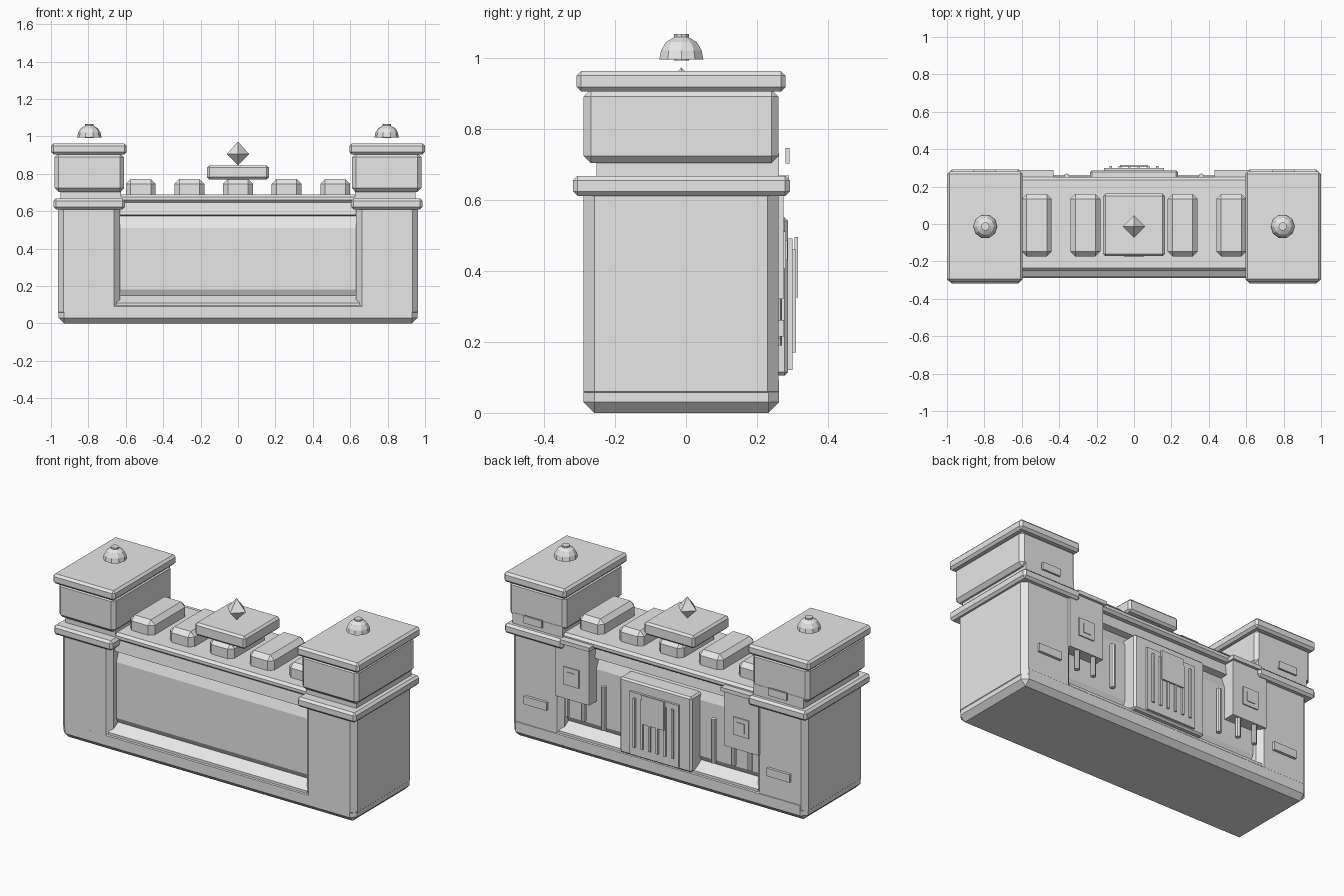
import bpy, bmesh, math

cube = bpy.data.objects.get("Cube")
if cube:
    bpy.data.objects.remove(cube, do_unlink=True)

stone = bpy.data.materials.new("pale_grey_stone")
stone.use_nodes = True
GREY = (0.8, 0.8, 0.8, 1)
stone.diffuse_color = GREY
stone.node_tree.nodes["Principled BSDF"].inputs["Base Color"].default_value = GREY

MID = -0.013  # depth centre of the main masses


def finish(name, bm):
    bmesh.ops.recalc_face_normals(bm, faces=bm.faces)
    mesh = bpy.data.meshes.new(name)
    bm.to_mesh(mesh)
    bm.free()
    mesh.materials.append(stone)
    obj = bpy.data.objects.new(name, mesh)
    bpy.context.collection.objects.link(obj)
    return obj


def box(name, xs, ys, zs, chamfer=0):
    """Box between the given limits, with flat chamfered edges."""
    bm = bmesh.new()
    bmesh.ops.create_cube(bm, size=1)
    for v in bm.verts:
        for i, (lo, hi) in enumerate((xs, ys, zs)):
            v.co[i] = lo if v.co[i] < 0 else hi
    if chamfer:
        bmesh.ops.bevel(bm, geom=bm.edges[:], offset=chamfer, segments=1,
                        affect='EDGES', clamp_overlap=True)
    return finish(name, bm)


def pair(name, xs, ys, zs, chamfer=0):
    """The same box on the left (+x) and mirrored on the right."""
    box("left_" + name, xs, ys, zs, chamfer)
    box("right_" + name, (-xs[1], -xs[0]), ys, zs, chamfer)


def lathe(name, x, y, rings, sides):
    """Stack of rings (radius, height), capped at both ends."""
    bm = bmesh.new()
    loops = []
    for r, z in rings:
        loops.append([bm.verts.new((x + r * math.cos(math.tau * i / sides),
                                    y + r * math.sin(math.tau * i / sides), z))
                      for i in range(sides)])
    for a, b in zip(loops, loops[1:]):
        for i in range(sides):
            j = (i + 1) % sides
            bm.faces.new((a[i], a[j], b[j], b[i]))
    bm.faces.new(loops[0])
    bm.faces.new(loops[-1])
    bmesh.ops.remove_doubles(bm, verts=bm.verts, dist=0.0005)
    return finish(name, bm)


# Plinth
box("base", (-0.96, 0.96), (-0.288, 0.262), (0, 0.12), 0.03)

# Central hall: half profile (distance from mid depth, height), extruded along x
half = [(0.27, 0.05), (0.27, 0.11), (0.205, 0.15), (0.22, 0.18), (0.22, 0.51),
        (0.195, 0.575), (0.235, 0.58), (0.225, 0.65)]
outline = [(MID - d, z) for d, z in half] + [(MID + d, z) for d, z in reversed(half)]
bm = bmesh.new()
face = bm.faces.new([bm.verts.new((-0.65, y, z)) for y, z in outline])
grown = bmesh.ops.extrude_face_region(bm, geom=[face])["geom"]
for v in grown:
    if isinstance(v, bmesh.types.BMVert):
        v.co.x = 0.65
finish("central_hall", bm)
box("roof_slab", (-0.64, 0.64), (-0.25, 0.25), (0.645, 0.69), 0.014)

# Towers
pair("tower", (0.632, 0.963), (-0.288, 0.26), (0.03, 0.64), 0.03)
pair("tower_cornice", (0.605, 0.987), (-0.318, 0.292), (0.61, 0.667), 0.013)
pair("tower_neck", (0.625, 0.95), (-0.252, 0.262), (0.66, 0.73))
pair("tower_top", (0.61, 0.98), (-0.288, 0.26), (0.703, 0.91), 0.02)
pair("tower_cap", (0.595, 1.0), (-0.308, 0.28), (0.904, 0.962), 0.013)

# Floating domes over the towers
dome = [(0.065, 0.995), (0.06, 1.02), (0.046, 1.043), (0.022, 1.057)]
for side, x in (("left", 0.795), ("right", -0.795)):
    lathe(side + "_dome", x, MID, dome, 10)
    lathe(side + "_dome_knob", x, MID, [(0.022, 0.991), (0.022, 1.066)], 10)

# Roof blocks
for i, x in enumerate((-0.52, -0.26, 0, 0.26, 0.52)):
    box(f"roof_block_{i + 1}", (x - 0.08, x + 0.08), (-0.173, 0.16), (0.655, 0.772), 0.026)

# Raised centre slab and its diamond finial
box("centre_slab", (-0.165, 0.165), (-0.172, 0.162), (0.77, 0.845), 0.012)
lathe("diamond_finial", 0, MID, [(0, 0.845), (0.06, 0.905), (0, 0.972)], 4)

# Rear portal: stepped panels, bars and plate
box("portal", (-0.235, 0.235), (0.18, 0.287), (0.105, 0.55), 0.01)
box("portal_door", (-0.16, 0.16), (0.28, 0.3), (0.12, 0.49))
for i in range(6):
    x = -0.125 + i * 0.05
    box(f"portal_bar_{i + 1}", (x - 0.007, x + 0.007), (0.295, 0.31), (0.17, 0.46))
box("portal_plate", (-0.075, 0.075), (0.305, 0.315), (0.325, 0.495))

# Rear bays with small square windows
pair("rear_bay", (0.44, 0.665), (0.18, 0.275), (0.32, 0.66))
pair("rear_bay_cap", (0.43, 0.62), (0.2, 0.29), (0.645, 0.668))
pair("window_frame", (0.505, 0.605), (0.27, 0.282), (0.405, 0.51))
pair("window_pane", (0.53, 0.58), (0.28, 0.286), (0.43, 0.485))

# Slim rear columns
for side, s in (("left", 1), ("right", -1)):
    for i, (x, top, bottom) in enumerate(((0.36, 0.45, 0.19), (0.49, 0.34, 0.21), (0.6, 0.34, 0.21))):
        lathe(f"{side}_column_{i + 1}", s * x, 0.255, [(0.015, bottom), (0.015, top)], 8)

# Rear plaques on the towers
pair("lower_plaque", (0.72, 0.87), (0.25, 0.276), (0.215, 0.262))
pair("upper_plaque", (0.74, 0.86), (0.28, 0.291), (0.702, 0.745))
